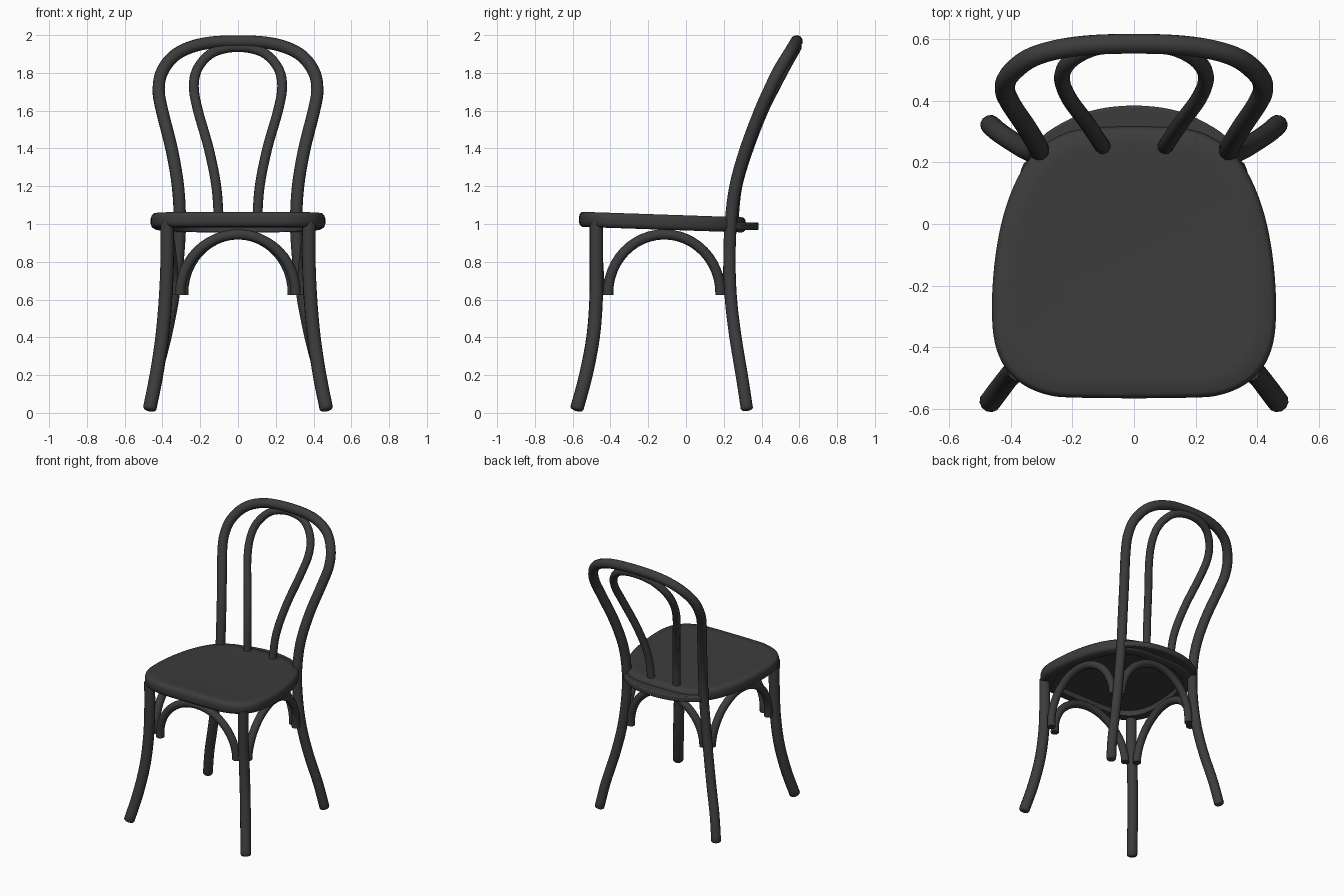
import bpy, bmesh, math
from mathutils import Vector

if "Cube" in bpy.data.objects:
    bpy.data.objects.remove(bpy.data.objects["Cube"], do_unlink=True)

wood = bpy.data.materials.new("dark_stained_wood")
wood.use_nodes = True
COLOUR = (0.045, 0.045, 0.045, 1)
wood.diffuse_color = COLOUR
bsdf = wood.node_tree.nodes["Principled BSDF"]
bsdf.inputs["Base Color"].default_value = COLOUR
bsdf.inputs["Roughness"].default_value = 0.6


def smooth_path(points, closed=False, steps=5):
    """Catmull-Rom interpolation through the points."""
    p = [Vector(q) for q in points]
    n = len(p)
    ext = [p[-1]] + p + p[:2] if closed else [2 * p[0] - p[1]] + p + [2 * p[-1] - p[-2]]
    out = []
    for i in range(n if closed else n - 1):
        a, b, c, d = ext[i:i + 4]
        for k in range(steps):
            t = k / steps
            out.append(0.5 * (2 * b + (c - a) * t + (2 * a - 5 * b + 4 * c - d) * t * t
                              + (3 * b - a - 3 * c + d) * t ** 3))
    return out if closed else out + [p[-1]]


def mirrored(half):
    """Half path ending on the centre plane, continued to the other side."""
    return half + [(-q[0], *q[1:]) for q in reversed(half[:-1])]


def finish(name, mesh):
    ob = bpy.data.objects.new(name, mesh)
    bpy.context.collection.objects.link(ob)
    mesh.materials.clear()
    mesh.materials.append(wood)
    bpy.ops.object.select_all(action='DESELECT')
    ob.select_set(True)
    bpy.context.view_layer.objects.active = ob
    bpy.ops.object.shade_smooth_by_angle(angle=math.radians(50))
    return ob


def rod(name, path, radius, round_start=False, round_end=False):
    """Round bent rod; rounded ends get short tapering tips."""
    path = list(path)
    radii = [1.0] * len(path)
    for wanted, at_end in ((round_start, False), (round_end, True)):
        if wanted:
            if at_end:
                path.reverse(); radii.reverse()
            d = (path[0] - path[1]).normalized()
            path = [path[0] + d * 0.012, path[0] + d * 0.008] + path
            radii = [0.6, 0.85] + radii
            if at_end:
                path.reverse(); radii.reverse()
    cu = bpy.data.curves.new(name, 'CURVE')
    cu.dimensions = '3D'
    cu.bevel_depth = radius
    cu.bevel_resolution = 4
    cu.use_fill_caps = True
    sp = cu.splines.new('POLY')
    sp.points.add(len(path) - 1)
    for pt, co, r in zip(sp.points, path, radii):
        pt.co = (*co, 1)
        pt.radius = r
    temp = bpy.data.objects.new(name + "_path", cu)
    bpy.context.collection.objects.link(temp)
    dg = bpy.context.evaluated_depsgraph_get()
    mesh = bpy.data.meshes.new_from_object(temp.evaluated_get(dg))
    bpy.data.objects.remove(temp, do_unlink=True)
    return finish(name, mesh)


# Back legs and outer hoop, one continuous bent rod
outer = [(.467, .322, .025), (.435, .295, .2), (.385, .262, .4), (.345, .238, .6),
         (.32, .23, .8), (.308, .237, 1.0), (.318, .262, 1.2), (.352, .318, 1.4),
         (.402, .393, 1.6), (.42, .442, 1.71), (.4, .49, 1.81), (.325, .545, 1.9),
         (.19, .577, 1.953), (0, .586, 1.967)]
rod("back_legs_and_hoop", smooth_path(mirrored(outer)), .033, True, True)

# Inner hoop
inner = [(.1, .25, 1.0), (.115, .272, 1.2), (.155, .332, 1.4), (.212, .41, 1.6),
         (.234, .475, 1.73), (.21, .527, 1.83), (.13, .572, 1.91), (0, .587, 1.937)]
rod("inner_hoop", smooth_path(mirrored(inner)), .026)

# Front legs
front = [(.375, -.475, 1.01), (.375, -.475, .8), (.384, -.476, .6),
         (.402, -.492, .4), (.432, -.53, .2), (.467, -.577, .025)]
for side, s in (("left", 1), ("right", -1)):
    rod("front_leg_" + side, smooth_path([(s * x, y, z) for x, y, z in front]),
        .036, round_end=True)


# Arched braces under the seat
def arch(name, a, b, bow):
    a, b, bow = Vector(a), Vector(b), Vector(bow)
    path = [a - Vector((0, 0, .012))]
    for i in range(25):
        t = math.pi * i / 24
        p = a.lerp(b, (1 - math.cos(t)) / 2) + bow * math.sin(t)
        path.append(p + Vector((0, 0, .31 * math.sin(t))))
    path.append(b - Vector((0, 0, .012)))
    rod(name, path, .027)


arch("front_arch", (-.305, -.455, .635), (.305, -.455, .635), (0, -.02, 0))
arch("back_arch", (-.29, .215, .635), (.29, .215, .635), (0, .02, 0))
for side, s in (("left", 1), ("right", -1)):
    arch("side_arch_" + side, (s * .37, -.412, .635), (s * .335, .182, .635), (s * .02, 0, 0))

# Seat: stacked rings of the outline, hollow below and slightly dished on top
half = [(.16, -.565, 0), (.29, -.553, 0), (.39, -.5, 0), (.446, -.41, 0), (.462, -.28, 0),
        (.45, -.1, 0), (.415, .06, 0), (.355, .19, 0), (.27, .272, 0), (.14, .312, 0)]
outline = smooth_path(half + [(-x, y, z) for x, y, z in reversed(half)], closed=True)
rings = [(.84, 1.025), (.84, .985), (.96, .985), (.99, .995), (1, 1.01), (1, 1.038),
         (.99, 1.055), (.965, 1.065), (.85, 1.063), (.5, 1.058)]
centre = Vector((0, -.13, 0))
bm = bmesh.new()
loops = []
for scale, z in rings:
    loop = []
    for p in outline:
        q = centre + (p - centre) * scale
        q.z = z - .03 * (q.y + .565) / .88
        loop.append(bm.verts.new(q))
    loops.append(loop)
n = len(outline)
for lo, hi in zip(loops, loops[1:]):
    for i in range(n):
        bm.faces.new((lo[i], lo[(i + 1) % n], hi[(i + 1) % n], hi[i]))
bm.faces.new(loops[0])
bm.faces.new(loops[-1])
bmesh.ops.recalc_face_normals(bm, faces=bm.faces)
mesh = bpy.data.meshes.new("seat")
bm.to_mesh(mesh)
bm.free()
finish("seat", mesh)

# Crescent rail behind the seat
edge = smooth_path(mirrored([(.335, .235, .968), (.28, .3, .968), (.15, .365, .968), (0, .385, .968)]))
bm = bmesh.new()
pts = edge + [Vector((p.x * .9, p.y - .1, p.z)) for p in reversed(edge)]
face = bm.faces.new([bm.verts.new(p) for p in pts])
top = bmesh.ops.extrude_face_region(bm, geom=[face])["geom"]
bmesh.ops.translate(bm, vec=(0, 0, .04), verts=[g for g in top if isinstance(g, bmesh.types.BMVert)])
bmesh.ops.recalc_face_normals(bm, faces=bm.faces)
mesh = bpy.data.meshes.new("rear_rail")
bm.to_mesh(mesh)
bm.free()
rail = finish("rear_rail", mesh)
bevel = rail.modifiers.new("rounded_edge", 'BEVEL')
bevel.width = .01
bevel.segments = 2
